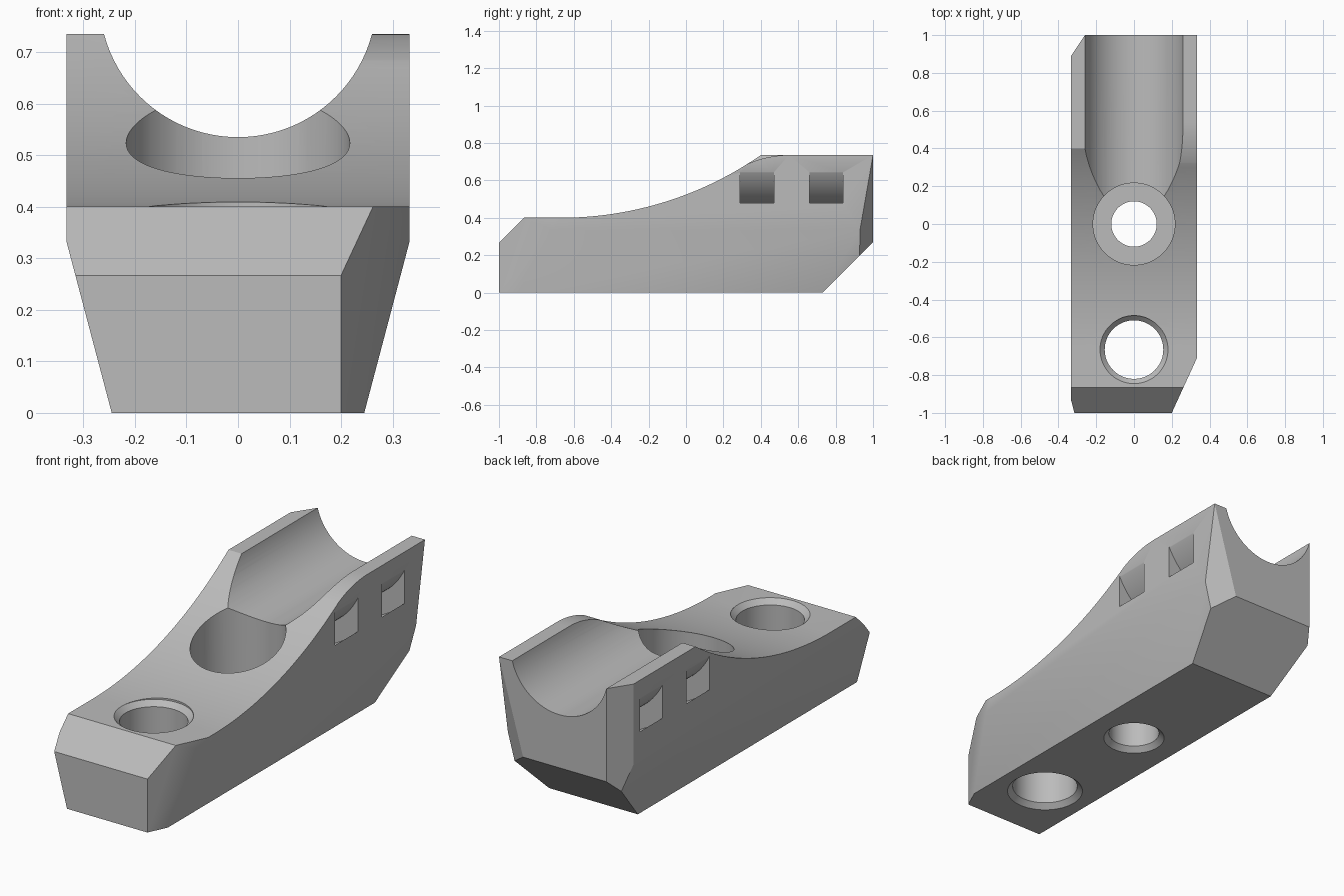
import bpy, bmesh, math
from mathutils import Vector, Matrix

cube = bpy.data.objects.get("Cube")
if cube:
    bpy.data.objects.remove(cube)

HALF_W = 0.333
TOP = 0.735
AXIS_Z = 0.804   # height of the cradle axis

grey = bpy.data.materials.new("plain grey")
grey.use_nodes = True
grey.diffuse_color = (0.5, 0.5, 0.5, 1)
grey.node_tree.nodes["Principled BSDF"].inputs["Base Color"].default_value = (0.5, 0.5, 0.5, 1)


def make_object(name, bm):
    bmesh.ops.recalc_face_normals(bm, faces=bm.faces)
    mesh = bpy.data.meshes.new(name)
    bm.to_mesh(mesh)
    bm.free()
    obj = bpy.data.objects.new(name, mesh)
    bpy.context.collection.objects.link(obj)
    mesh.materials.append(grey)
    return obj


def prism(points, x0, x1):
    """Side profile of (y, z) points, extruded along x."""
    bm = bmesh.new()
    face = bm.faces.new([bm.verts.new((x0, y, z)) for y, z in points])
    new = bmesh.ops.extrude_face_region(bm, geom=[face])["geom"]
    bmesh.ops.translate(bm, vec=(x1 - x0, 0, 0),
                        verts=[v for v in new if isinstance(v, bmesh.types.BMVert)])
    return bm


def lathe(name, profile, location, along_y=False, closed=False):
    """Spin a profile of (radius, height) points about its axis."""
    bm = bmesh.new()
    verts = [bm.verts.new((r, 0, h)) for r, h in profile]
    edges = [bm.edges.new(pair) for pair in zip(verts, verts[1:])]
    if closed:
        edges.append(bm.edges.new((verts[-1], verts[0])))
    bmesh.ops.spin(bm, geom=verts + edges, cent=(0, 0, 0), axis=(0, 0, 1),
                   angle=math.tau, steps=96, use_merge=False)
    bmesh.ops.remove_doubles(bm, verts=bm.verts, dist=1e-5)
    if along_y:
        bm.transform(Matrix.Rotation(-math.pi / 2, 4, "X"))
    bm.transform(Matrix.Translation(location))
    return make_object(name, bm)


def slice_off(bm, point, normal):
    """Remove everything on the normal side of a plane and cap the cut."""
    geom = bm.verts[:] + bm.edges[:] + bm.faces[:]
    cut = bmesh.ops.bisect_plane(bm, geom=geom, plane_co=point, plane_no=normal,
                                 clear_outer=True, dist=1e-5)["geom_cut"]
    edges = [e for e in cut if isinstance(e, bmesh.types.BMEdge)]
    bmesh.ops.holes_fill(bm, edges=edges, sides=0)


def carve(target, cutter):
    mod = target.modifiers.new(cutter.name, "BOOLEAN")
    mod.operation = "DIFFERENCE"
    mod.solver = "EXACT"
    mod.object = cutter
    bpy.context.view_layer.objects.active = target
    bpy.ops.object.modifier_apply(modifier=mod.name)
    bpy.data.objects.remove(cutter)


# Side profile: low nose, concave sweep, raised cradle block
SWEEP_Y, SWEEP_R = -0.67, 1.876
profile = [(-1, 0), (0.73, 0), (1, 0.27), (1, TOP)]
for i in range(33):
    y = 0.4 + (SWEEP_Y - 0.4) * i / 32
    profile.append((y, 0.4 + SWEEP_R - math.sqrt(SWEEP_R ** 2 - (y - SWEEP_Y) ** 2)))
profile += [(-0.865, 0.4), (-1, 0.267)]
bm = prism(profile, -HALF_W, HALF_W)

# Tapered lower flanks
for side in (-1, 1):
    slice_off(bm, (side * HALF_W, 0, 0.333), (side * 0.333, 0, -0.088))
# Front and rear corner cuts
slice_off(bm, (0.2, -1, 0), (0.29, -0.133, 0))
slice_off(bm, (-0.26, 1, 0), (-0.11, 0.073, 0))
apex = Vector((HALF_W, 1, TOP))
slant = (Vector((HALF_W, 0.93, 0.333)) - apex).cross(Vector((0.2, 1, 0.27)) - apex)
slice_off(bm, apex, slant if slant.x > 0 else -slant)
body = make_object("clamp_body", bm)

# Rounded shoulder on the +x wall only
R = 0.533
arc = [(0.55 - R * math.sin(a), TOP - R * (1 - math.cos(a)))
       for a in (math.radians(30.4) * i / 16 for i in range(17))]
carve(body, make_object("shoulder_cutter",
                        prism([(0.55, 0.9)] + arc + [(0.2, 0.66), (0.2, 0.9)], 0, 0.5)))

# Round cradle and two curved strap channels beneath it
carve(body, lathe("cradle_cutter", [(0, -0.5), (0.269, -0.5), (0.269, 1.2), (0, 1.2)],
                  (0, 0, AXIS_Z), along_y=True))
for y in (0.38, 0.75):
    carve(body, lathe("strap_cutter", [(0.369, -0.09), (0.466, -0.09), (0.466, 0.09), (0.369, 0.09)],
                      (0, y, AXIS_Z), along_y=True, closed=True))

# Counterbored centre hole and countersunk front hole
carve(body, lathe("centre_bore", [(0, -0.05), (0.195, -0.05), (0.12, 0.025), (0.12, 0.17),
                                  (0.217, 0.17), (0.217, 1), (0, 1)], (0, 0, 0)))
carve(body, lathe("front_bore", [(0, -0.05), (0.23, -0.05), (0.155, 0.025), (0.155, 0.375),
                                 (0.18, 0.4), (0.18, 1), (0, 1)], (0, -0.665, 0)))

bpy.ops.object.select_all(action="DESELECT")
body.select_set(True)
bpy.context.view_layer.objects.active = body
bpy.ops.object.shade_smooth_by_angle(angle=math.radians(30))
